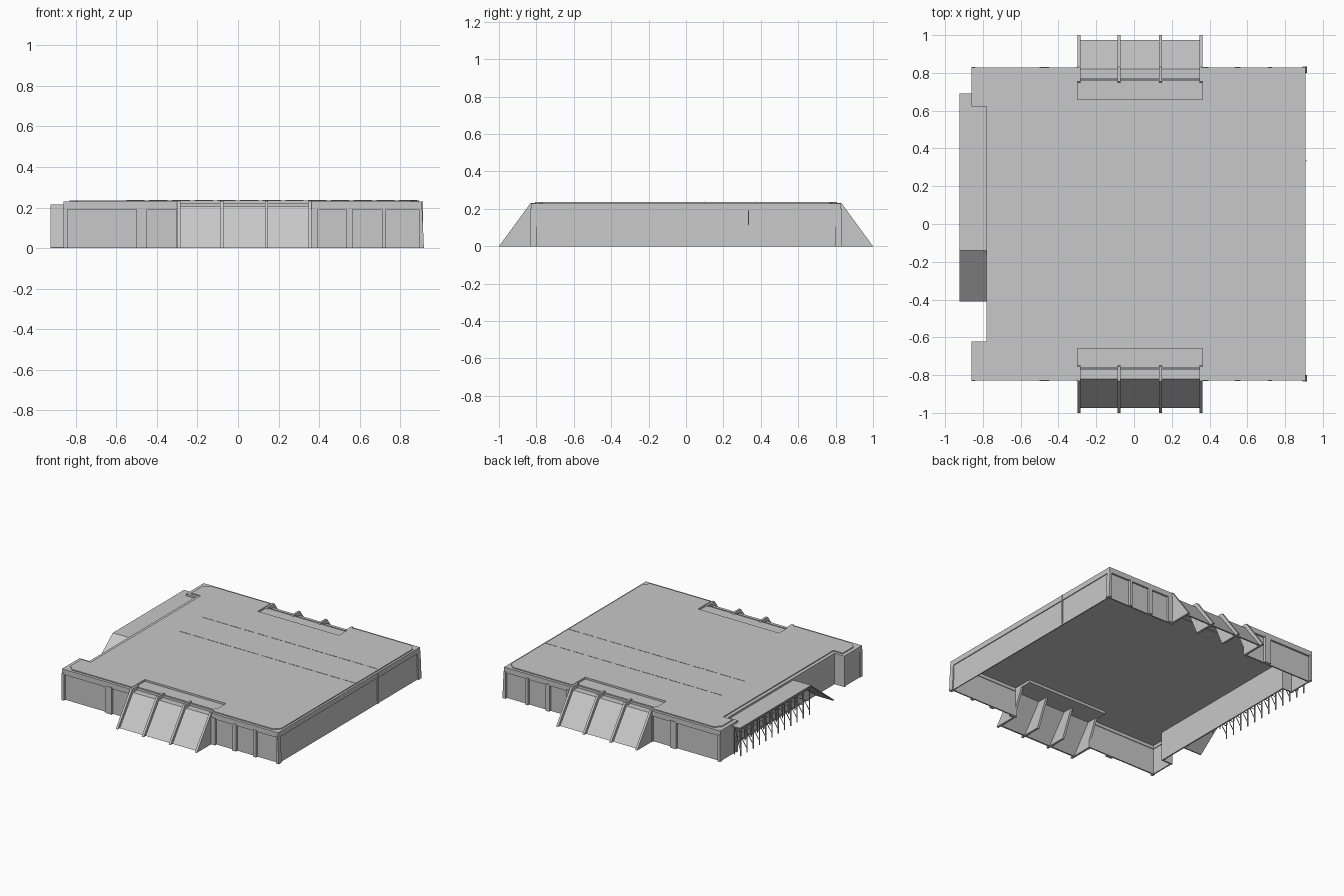
import bpy, bmesh
from mathutils import Vector

cube = bpy.data.objects.get("Cube")
if cube:
    bpy.data.objects.remove(cube)

concrete = bpy.data.materials.new("light_grey_concrete")
concrete.use_nodes = True
GREY = (0.58, 0.58, 0.58, 1)
concrete.diffuse_color = GREY
concrete.node_tree.nodes["Principled BSDF"].inputs["Base Color"].default_value = GREY

ROOF, LEDGE, HEAD = 0.229, 0.215, 0.19      # main heights
FINS = [-0.292, -0.08, 0.14, 0.355]         # buttress positions
RAMP_L, RAMP_R = -0.30, 0.363               # ends of the buttressed bay


def prism(name, points, axis, lo, hi):
    """Extrude a 2D outline along an axis: x takes (y, z), y takes (x, z), z takes (x, y)."""
    i = "xyz".index(axis)
    bm = bmesh.new()
    verts = []
    for p in points:
        co = list(p)
        co.insert(i, lo)
        verts.append(bm.verts.new(co))
    face = bm.faces.new(verts)
    new = bmesh.ops.extrude_face_region(bm, geom=[face])["geom"]
    move = Vector((0, 0, 0))
    move[i] = hi - lo
    bmesh.ops.translate(bm, vec=move, verts=[v for v in new if isinstance(v, bmesh.types.BMVert)])
    bmesh.ops.recalc_face_normals(bm, faces=bm.faces)
    mesh = bpy.data.meshes.new(name)
    bm.to_mesh(mesh)
    bm.free()
    mesh.materials.append(concrete)
    obj = bpy.data.objects.new(name, mesh)
    bpy.context.collection.objects.link(obj)
    return obj


def box(name, x, y, z):
    return prism(name, [(x[0], y[0]), (x[1], y[0]), (x[1], y[1]), (x[0], y[1])], "z", *z)


def beam(name, a, b, r=0.003):
    """Thin square bar between two points."""
    a, b = Vector(a), Vector(b)
    obj = prism(name, [(-r, -r), (r, -r), (r, r), (-r, r)], "z", 0, (b - a).length)
    obj.location = a
    obj.rotation_euler = (b - a).to_track_quat("Z", "Y").to_euler()
    return obj


def roof_outline(left, right, depth, notch_x, notch_y, cut):
    """Roof plan, mirrored in y, with a loading notch and a recess above each buttressed bay."""
    half = [(notch_x, notch_y), (left, notch_y), (left, depth - cut), (left + cut, depth),
            (RAMP_L, depth), (RAMP_L, 0.66), (RAMP_R, 0.66), (RAMP_R, depth),
            (right - cut, depth), (right, depth - cut)]
    if cut == 0:
        half = [p for i, p in enumerate(half) if i == 0 or p != half[i - 1]]
    return half + [(x, -y) for x, y in reversed(half)]


# Roof slab with the raised deck inside its edge
prism("roof_slab", roof_outline(-0.86, 0.908, 0.828, -0.78, 0.622, 0), "z", 0.214, ROOF)
prism("roof_deck", roof_outline(-0.832, 0.893, 0.808, -0.755, 0.642, 0.04), "z", ROOF, 0.236)

# Narrow roof joints
for y in (0.10, 0.37):
    joint = box("roof_joint", (-0.55, -0.46), (y - 0.002, y + 0.002), (0.235, 0.238))
    arr = joint.modifiers.new("repeat", "ARRAY")
    arr.count = 13
    arr.use_relative_offset = False
    arr.use_constant_offset = True
    arr.constant_offset_displace = (0.112, 0, 0)

# Front and back walls with their buttressed bays
for s, side in ((-1, "front"), (1, "back")):
    def across(a, b):
        return sorted((s * a, s * b))

    for x0, x1 in ((-0.86, RAMP_L), (RAMP_R, 0.905)):
        box(side + "_wall", (x0, x1), across(0.805, 0.815), (0, HEAD))
        box(side + "_fascia", (x0, x1), across(0.80, 0.828), (HEAD, 0.22))
    for x0, x1 in ((-0.86, -0.842), (-0.50, -0.45), (-0.305, -0.284), (0.347, 0.395),
                   (0.535, 0.565), (0.71, 0.73)):
        box(side + "_pilaster", (x0, x1), across(0.805, 0.832), (0, 0.2))
    prism(side + "_corner_pilaster", [(0.893, 0), (0.917, 0), (0.908, 0.2), (0.893, 0.2)],
          "y", *across(0.80, 0.834))

    # Sloping sheet, then two shallow steps up to the roof
    prism(side + "_sloping_panel",
          [(s * y, z) for y, z in ((0.975, 0), (0.82, 0.205), (0.75, 0.205),
                                   (0.75, 0.195), (0.815, 0.195), (0.963, 0))],
          "x", RAMP_L, RAMP_R)
    box(side + "_bay_floor", (RAMP_L, RAMP_R), across(0.655, 0.76), (0.195, 0.222))
    box(side + "_bay_rail", (RAMP_L, RAMP_R), across(0.765, 0.772), (0.205, 0.222))
    for x in FINS:
        prism(side + "_buttress",
              [(s * y, z) for y, z in ((1.0, 0), (0.83, 0.232), (0.755, 0.232),
                                       (0.74, 0.2), (0.83, 0))],
              "x", x - 0.008, x + 0.008)

# Plain long side wall, flared slightly at its base
prism("left_wall", [(0.90, 0), (0.907, 0), (0.902, HEAD), (0.892, HEAD)], "y", -0.81, 0.81)
box("left_fascia", (0.885, 0.908), (-0.828, 0.828), (HEAD, 0.22))
box("drain_pipe", (0.898, 0.912), (0.332, 0.338), (0, ROOF))

# Notched side: long inner wall and a closed block at each end
box("loading_wall", (-0.78, -0.77), (-0.622, 0.622), (0, 0.22))
for s in (-1, 1):
    ys = sorted((s * 0.622, s * 0.82))
    box("end_block_wall", (-0.855, -0.845), ys, (0, HEAD))
    box("end_block_fascia", (-0.86, -0.84), ys, (HEAD, 0.22))
    box("end_block_return", (-0.86, -0.77), sorted((s * 0.622, s * 0.632)), (0, 0.22))
    for y in (0.631, 0.823):
        box("end_block_pilaster", (-0.86, -0.845), (s * y - 0.009, s * y + 0.009), (0, 0.2))

# Raised loading platform with its ramp
OUT, IN, END = -0.925, -0.78, -0.14
prism("platform_deck", [(OUT, END), (IN, END), (IN, 0.622), (-0.86, 0.622),
                        (-0.86, 0.69), (OUT, 0.69)], "z", LEDGE - 0.008, LEDGE)
prism("platform_ramp", [(END, LEDGE), (-0.41, 0.004), (-0.41, 0), (-0.402, 0),
                        (END, LEDGE - 0.008)], "x", OUT, IN)

# Trestles under the platform
top = LEDGE - 0.006
for i in range(12):
    y = END + 0.01 + i * 0.073
    inner = -0.80 if y < 0.61 else -0.868
    for x in (OUT + 0.006, inner):
        beam("trestle_post", (x, y, 0), (x, y, top))
    beam("trestle_brace", (OUT + 0.006, y, 0.03), (inner, y, top), 0.002)
    beam("trestle_tie", (OUT + 0.006, y, 0.1), (inner, y, 0.1), 0.002)
beam("trestle_rail", (OUT + 0.006, END, 0.195), (OUT + 0.006, 0.685, 0.195))
